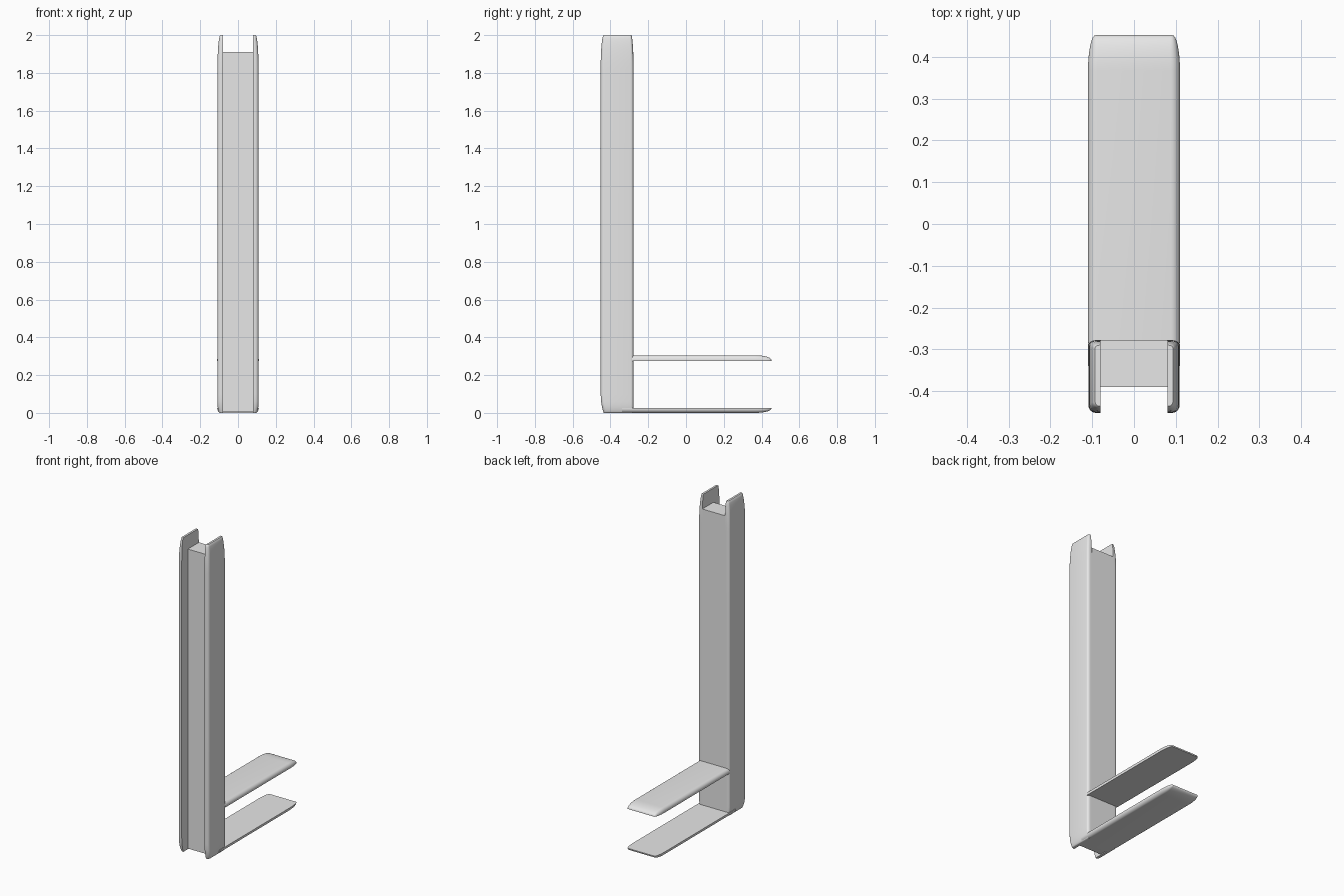
import bpy, bmesh, math
from mathutils import Vector

cube = bpy.data.objects.get("Cube")
if cube:
    bpy.data.objects.remove(cube, do_unlink=True)

grey = bpy.data.materials.new("light_grey")
grey.use_nodes = True
colour = (0.8, 0.8, 0.8, 1)
grey.diffuse_color = colour
grey.node_tree.nodes["Principled BSDF"].inputs["Base Color"].default_value = colour

ARC = 6


def arc(cx, cy, rx, ry, start):
    """Quarter ellipse, counter-clockwise from a start angle in quarter turns."""
    return [(cx + rx * math.cos((start + i / ARC) * math.pi / 2),
             cy + ry * math.sin((start + i / ARC) * math.pi / 2)) for i in range(ARC + 1)]


def loft(name, rings):
    """Skin matching rings of points and cap both ends."""
    bm = bmesh.new()
    loops = [[bm.verts.new(p) for p in ring] for ring in rings]
    n = len(loops[0])
    for a, b in zip(loops, loops[1:]):
        for i in range(n):
            j = (i + 1) % n
            bm.faces.new((a[i], a[j], b[j], b[i]))
    bm.faces.new(loops[0][::-1])
    bm.faces.new(loops[-1])
    bmesh.ops.recalc_face_normals(bm, faces=bm.faces)
    mesh = bpy.data.meshes.new(name)
    bm.to_mesh(mesh)
    bm.free()
    mesh.materials.append(grey)
    ob = bpy.data.objects.new(name, mesh)
    bpy.context.collection.objects.link(ob)
    bpy.ops.object.select_all(action='DESELECT')
    ob.select_set(True)
    bpy.context.view_layer.objects.active = ob
    bpy.ops.object.shade_smooth_by_angle(angle=math.radians(35))
    return ob


FRONT, BACK, INNER, OUTER = -0.452, -0.278, 0.08, 0.109


def flange_ring(z, side):
    """Upright section with rounded outer corners, drawn in towards both ends."""
    top = 1 - math.sqrt(1 - min(1, max(0, (z - 1.82) / 0.18)) ** 2)
    foot = 1 - math.sqrt(1 - min(1, max(0, (0.06 - z) / 0.06)) ** 2)
    low = max(0, (0.1 - z) / 0.1) ** 2
    x = OUTER - 0.016 * top - 0.012 * foot
    y0 = FRONT + 0.016 * max(top, low)
    y1 = BACK - 0.012 * top
    r = min(0.018, (x - INNER) * 0.8)
    pts = [(INNER, y0)] + arc(x - r, y0 + r, r, r, 3)
    pts += arc(x - r, y1 - r * 0.7, r, r * 0.7, 0) + [(INNER, y1)]
    return [Vector((side * px, py, z)) for px, py in pts]


# Side flanges of the upright
ends = [0.06 * (1 - math.cos(i * math.pi / 12)) for i in range(7)]
heights = ends + [0.1] + [1.82 + 0.18 * math.sin(i * math.pi / 16) for i in range(9)]
for side, label in ((1, "left"), (-1, "right")):
    loft(label + "_flange", [flange_ring(z, side) for z in heights])

# Recessed core between the flanges
loft("core", [[Vector((x, y, z)) for x, y in
               ((-INNER, -0.39), (INNER, -0.39), (INNER, BACK), (-INNER, BACK))]
              for z in (0.004, 1.91)])


def prong(name, flat_z, rise, start):
    """Flat prong with one rounded side and a rounded, narrowing tip."""
    tip, length = 0.452, 0.085
    rings = []
    for y in [start] + [tip - length + length * math.sin(i * math.pi / 16) for i in range(9)]:
        t = max(0, (y - tip + length) / length)
        shrink = 1 - math.sqrt(max(0, 1 - t * t))
        w = 0.11 - 0.018 * shrink
        h = abs(rise) * (1 - 0.88 * shrink)
        r = min(0.022, h * 0.85)
        pts = [(-w, 0), (w, 0)] + arc(w - r, h - r, r, r, 0) + arc(r - w, h - r, r, r, 1)
        sign = math.copysign(1, rise)
        rings.append([Vector((x, y, flat_z + sign * z)) for x, z in pts])
    return loft(name, rings)


# Upper prong rounded above, lower prong rounded below
prong("upper_prong", 0.276, 0.029, -0.285)
prong("lower_prong", 0.026, -0.026, -0.34)
